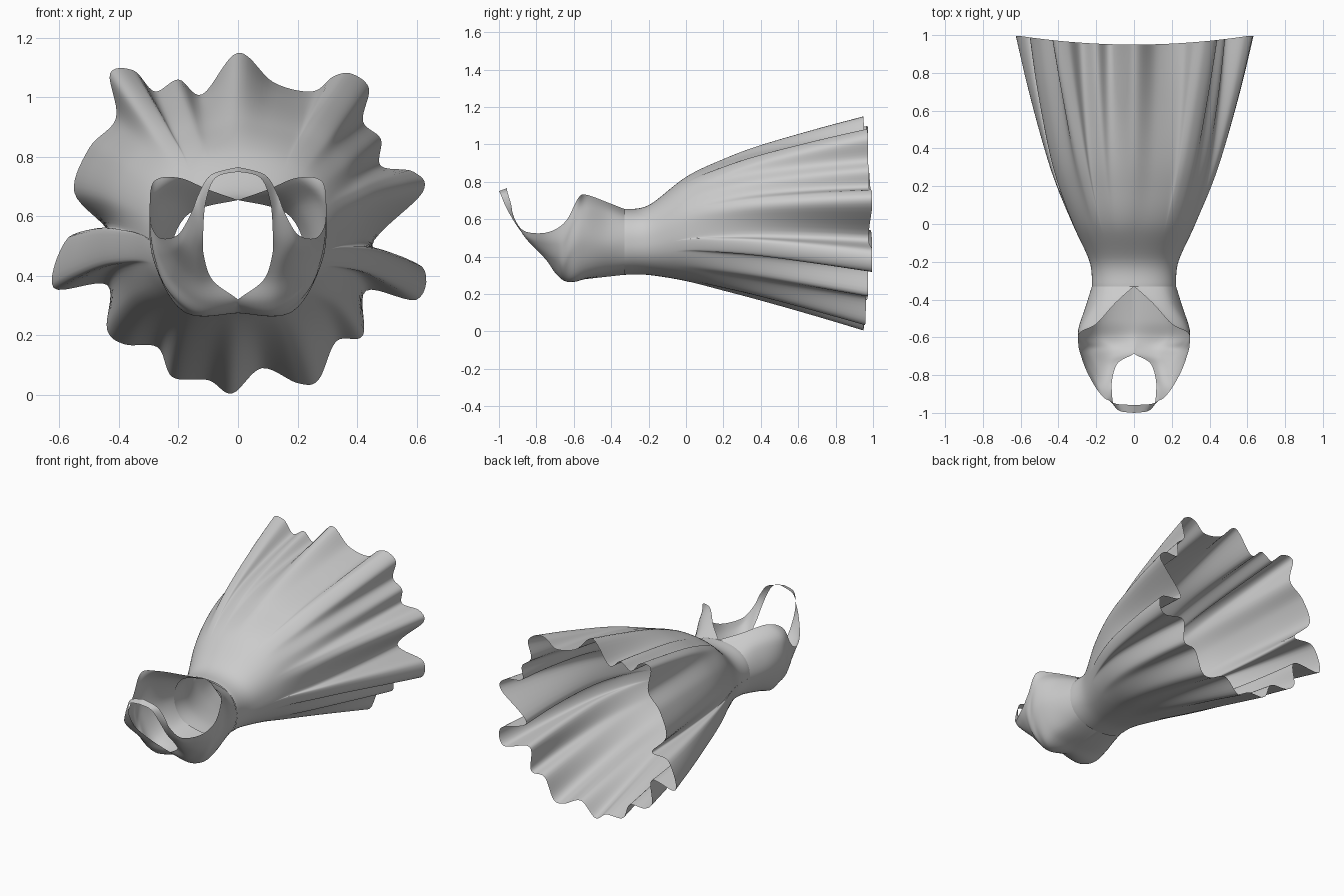
import bpy
from math import atan2, cos, sin, pi
from mathutils import Vector

if "Cube" in bpy.data.objects:
    bpy.data.objects.remove(bpy.data.objects["Cube"])


def spline(pts, n, closed=False):
    """Catmull-Rom curve through pts, n steps per span."""
    pts = [Vector(p) for p in pts]
    m = len(pts)
    get = (lambda i: pts[i % m]) if closed else (lambda i: pts[max(0, min(m - 1, i))])
    out = []
    for i in range(m if closed else m - 1):
        a, b, c, d = (get(i + k) for k in (-1, 0, 1, 2))
        for k in range(n):
            t = k / n
            out.append(0.5 * (2 * b + (c - a) * t + (2 * a - 5 * b + 4 * c - d) * t ** 2
                              + (3 * b - a - 3 * c + d) * t ** 3))
    return out if closed else out + [pts[-1]]


def grid_object(name, rows, closed=False):
    """Quad sheet from equally long rows of points."""
    w = len(rows[0])
    faces = []
    for j in range(len(rows) - 1):
        for i in range(w if closed else w - 1):
            k = (i + 1) % w
            faces.append((j * w + i, j * w + k, (j + 1) * w + k, (j + 1) * w + i))
    me = bpy.data.meshes.new(name)
    me.from_pydata([tuple(p) for r in rows for p in r], [], faces)
    me.polygons.foreach_set("use_smooth", [True] * len(faces))
    ob = bpy.data.objects.new(name, me)
    bpy.context.collection.objects.link(ob)
    return ob


def section(angle, hx, zb, zt):
    """Rounded-square body cross-section point (x, z)."""
    c, s = cos(angle), sin(angle)
    r = (abs(c) ** 2.3 + abs(s) ** 2.3) ** (-1 / 2.3)
    return Vector((hx * r * c, (zb + zt) / 2 + (zt - zb) / 2 * r * s))


# Skirt: smooth body profile (y, half width, low z, high z) blended into a ruffled hem
profile = [(-.33, .223, .303, .655), (-.2, .235, .302, .675), (0, .325, .27, .825),
           (.2, .40, .225, .91), (.4, .45, .18, .97), (.7, .50, .11, 1.03), (.95, .53, .05, 1.07)]
hem = [(0, 1.15), (-.12, 1.01), (-.2, 1.06), (-.28, 1.02), (-.35, 1.09), (-.43, 1.08),
       (-.41, .93), (-.5, .83), (-.55, .68), (-.44, .55), (-.57, .53), (-.62, .36),
       (-.44, .37), (-.44, .22), (-.38, .17), (-.27, .16), (-.22, .06), (-.1, .05),
       (-.02, .005), (.08, .09), (.2, .04), (.27, .05), (.33, .18), (.42, .2), (.43, .35),
       (.6, .32), (.62, .43), (.45, .5), (.62, .68), (.59, .75), (.48, .77), (.48, .86),
       (.42, .92), (.44, 1.03), (.38, 1.08), (.32, 1.07), (.25, 1.02), (.12, 1.05)]
hem_pts = spline(hem, 7, closed=True)
angles = [atan2((p.y - .56) / .51, p.x / .53) for p in hem_pts]
folds = [p - section(a, *profile[-1][1:]) for p, a in zip(hem_pts, angles)]
rows = []
for st in spline([Vector(p) for p in profile], 8):
    y, dims = st[0], st[1:]
    w = max(0, (y + .05) / 1.0) ** 1.4
    row = []
    for a, f in zip(angles, folds):
        p = section(a, *dims) + w * f
        flare = .045 * max(0, y / .95) ** 3 * min(1, (p.x / .6) ** 2)
        row.append((p.x, y + flare, p.y))
    rows.append(row)
grid_object("skirt", rows, closed=True)

# Bodice: half rows running from centre front / keyhole edge to the armhole / back edge
waist = []
for k in range(5):
    p = section(-pi / 2 + k * pi / 4, *profile[0][1:])
    waist.append((p.x, -.33, p.y))
cup_rows = [
    [(0, -.42, .293), (.17, -.42, .33), (.25, -.42, .47), (.205, -.42, .63), (.1, -.42, .69)],
    [(0, -.52, .282), (.19, -.52, .31), (.28, -.53, .47), (.275, -.53, .64), (.2, -.53, .73)],
    [(0, -.59, .275), (.18, -.6, .278), (.28, -.6, .44), (.297, -.59, .6), (.285, -.575, .715)],
    [(0, -.64, .29), (.13, -.65, .272), (.235, -.655, .35), (.285, -.65, .48), (.295, -.635, .6)],
    [(0, -.685, .32), (.12, -.70, .315), (.215, -.70, .38), (.265, -.70, .47), (.28, -.7, .545)],
    [(.085, -.735, .385), (.135, -.75, .385), (.19, -.76, .42), (.23, -.77, .475), (.25, -.78, .525)],
    [(.115, -.82, .47), (.14, -.835, .475), (.165, -.85, .49), (.19, -.86, .51), (.2, -.87, .54)],
]
# Halter strap: inner and outer edge pairs up to the back of the neck
strap = [((.117, -.89, .545), (.158, -.92, .61)), ((.108, -.955, .65), (.13, -.935, .68)),
         ((.075, -.99, .73), (.09, -.953, .74)), ((0, -1, .75), (0, -.958, .766))]
ctrl = [waist] + cup_rows
ctrl += [[Vector(a).lerp(Vector(b), k / 4) for k in range(5)] for a, b in strap]
columns = [spline([r[k] for r in ctrl], 6) for k in range(5)]
rows = []
for j in range(len(columns[0])):
    row = spline([c[j] for c in columns], 7)
    for p in row:
        p.x = max(0, p.x)
    rows.append(row)
bodice = grid_object("bodice_with_halter_strap", rows)
mir = bodice.modifiers.new("mirror", 'MIRROR')
mir.use_axis = (True, False, False)
mir.merge_threshold = .0005
